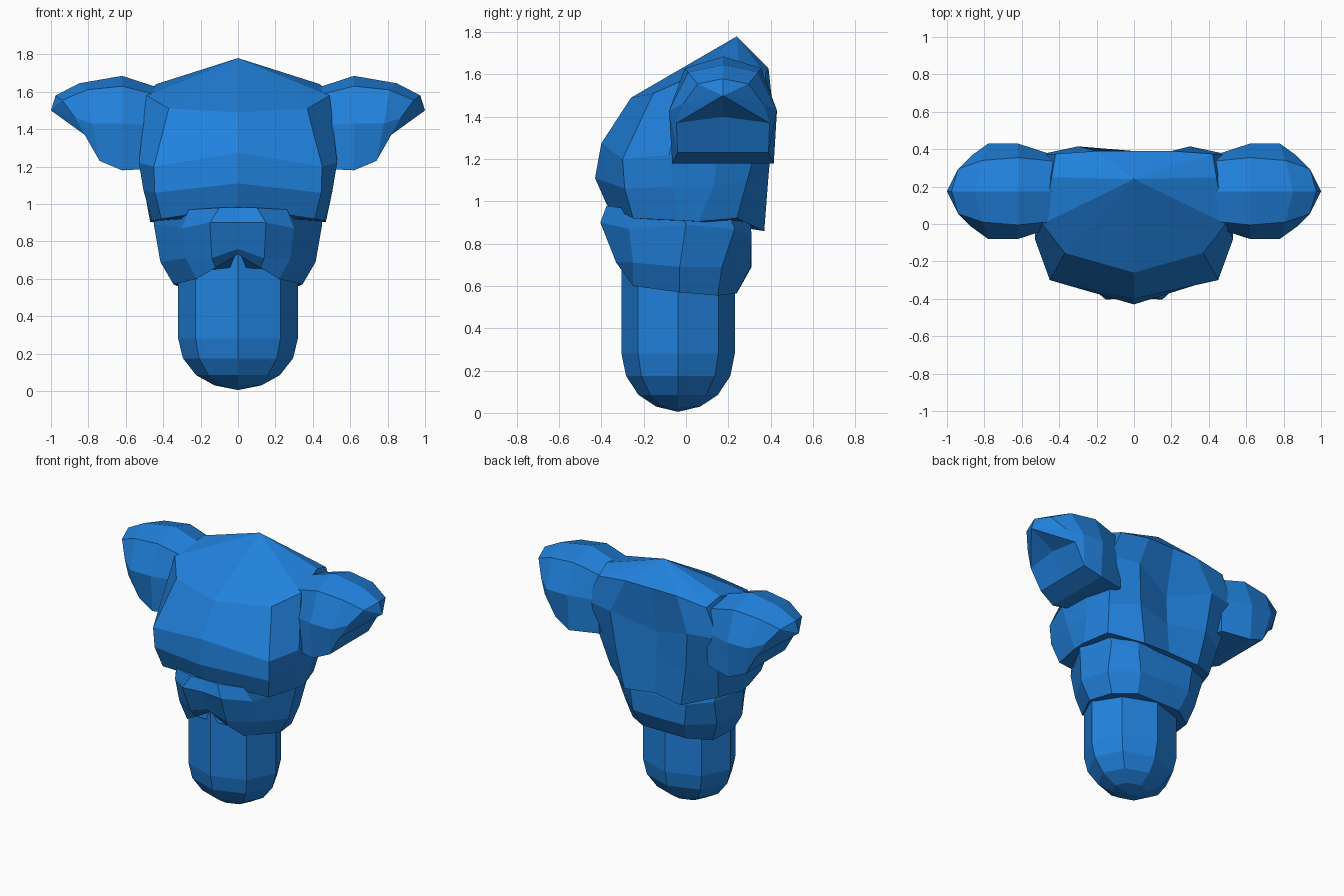
import bpy, bmesh
from math import sin, cos, pi

blue = bpy.data.materials.new("blue")
blue.diffuse_color = (0.015, 0.22, 0.72, 1)


def loft(name, rings, start=None, end=None):
    """Skin closed rings; each end is a fan to a point or a flat cap."""
    bm = bmesh.new()
    vs = [[bm.verts.new(p) for p in r] for r in rings]
    n = len(vs[0])
    for a, b in zip(vs, vs[1:]):
        for i in range(n):
            j = (i + 1) % n
            bm.faces.new((a[i], a[j], b[j], b[i]))
    for ring, tip in ((vs[0], start), (vs[-1], end)):
        if tip is None:
            bm.faces.new(ring)
        else:
            t = bm.verts.new(tip)
            for i in range(n):
                bm.faces.new((ring[i], ring[(i + 1) % n], t))
    bmesh.ops.recalc_face_normals(bm, faces=bm.faces)
    me = bpy.data.meshes.new(name)
    bm.to_mesh(me)
    bm.free()
    ob = bpy.data.objects.new(name, me)
    bpy.context.collection.objects.link(ob)
    me.materials.append(blue)
    return ob


def mirror_x(half):
    return half + [(-x, y, z) for x, y, z in half[-2:0:-1]]


def mirror_y(half, cy, side):
    pts = half + [(x, -d, z) for x, d, z in half[-2:0:-1]]
    return [(side * x, cy + d, z) for x, d, z in pts]


# waist: eight-sided post with a rounded foot
steps = [(0.85, 1), (0.28, 1), (0.175, 0.92), (0.085, 0.70), (0.03, 0.39)]
loft("waist", [[(0.32 * s * cos(k * pi / 4), -0.037 + 0.268 * s * sin(k * pi / 4), z)
                for k in range(8)] for z, s in steps], end=(0, -0.037, 0.005))

# abdomen: half rings from front centre to back centre, top to bottom
abdomen = [
    [(0, -.37, .98), (.1, -.375, .98), (.26, -.31, .97), (.45, -.02, .95), (.38, .2, .95), (.22, .3, .95), (0, .3, .95)],
    [(0, -.39, .90), (.15, -.405, .90), (.30, -.27, .87), (.45, 0, .89), (.38, .23, .87), (.22, .31, .84), (0, .31, .84)],
    [(0, -.345, .76), (.14, -.33, .71), (.28, -.25, .71), (.415, -.03, .69), (.36, .17, .69), (.2, .305, .69), (0, .31, .69)],
    [(0, -.30, .73), (.12, -.29, .66), (.22, -.25, .60), (.345, -.03, .57), (.31, .15, .555), (.17, .24, .565), (0, .24, .565)],
]
loft("abdomen", [mirror_x(h) for h in abdomen])

# chest: slanted rings under a pointed neck base
chest = [
    [(0, -.26, 1.49), (.37, -.155, 1.51), (.49, 0, 1.58), (.44, .25, 1.64), (.42, .375, 1.6), (.2, .39, 1.63), (0, .39, 1.63)],
    [(0, -.40, 1.275), (.45, -.30, 1.2), (.53, -.08, 1.22), (.53, .16, 1.28), (.51, .37, 1.4), (.3, .415, 1.4), (0, .32, 1.3)],
    [(0, -.43, 1.11), (.445, -.29, 1.06), (.505, -.06, 1.07), (.50, .13, 1.07), (.45, .29, 1.1), (.27, .39, 1.12), (0, .33, 1.1)],
    [(0, -.375, .985), (.41, -.25, .92), (.46, -.04, .91), (.47, .06, .905), (.42, .24, .92), (.22, .37, .86), (0, .35, .88)],
]
loft("chest", [mirror_x(h) for h in chest], start=(0, .24, 1.78))

# shoulders: rings running outward, symmetric about y = 0.175
shoulder = [
    [(.42, 0, 1.62), (.42, .16, 1.58), (.42, .19, 1.42), (.42, .19, 1.19), (.42, 0, 1.19)],
    [(.62, 0, 1.685), (.62, .18, 1.63), (.62, .255, 1.43), (.62, .24, 1.18), (.62, 0, 1.18)],
    [(.85, 0, 1.645), (.81, .165, 1.61), (.78, .255, 1.43), (.74, .215, 1.23), (.74, 0, 1.23)],
    [(.975, 0, 1.58), (.94, .12, 1.555), (.87, .19, 1.46), (.82, .22, 1.37), (.82, 0, 1.40)],
]
for side, label in ((1, "left"), (-1, "right")):
    loft("shoulder_" + label, [mirror_y(h, .175, side) for h in shoulder],
         end=(side * 1.0, .175, 1.5))
